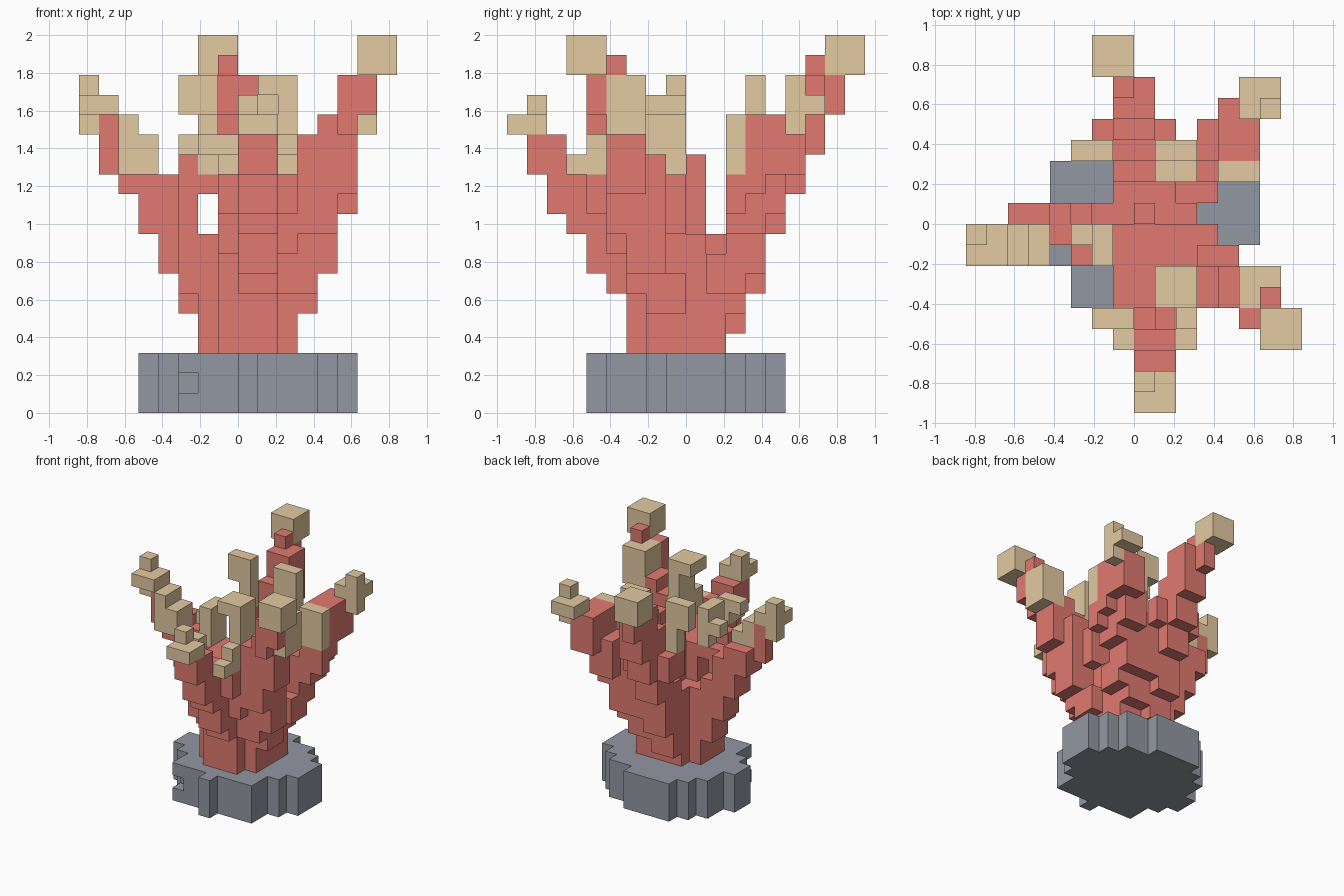
import bpy
import bmesh
from math import copysign
from mathutils import Vector

UNIT = 2 / 19  # edge of one cube

default = bpy.data.objects.get("Cube")
if default:
    bpy.data.objects.remove(default, do_unlink=True)


def make_material(name, colour):
    material = bpy.data.materials.new(name)
    material.use_nodes = True
    rgba = (*colour, 1)
    material.diffuse_color = rgba
    material.node_tree.nodes["Principled BSDF"].inputs["Base Color"].default_value = rgba
    return material


def block(x, y, z, wide=1, deep=1, tall=1):
    """Cells of a block that starts at a low corner."""
    return {(x + i, y + j, z + k) for i in range(wide)
            for j in range(deep) for k in range(tall)}


def branch(start, end, top):
    """Two-wide stepped branch that leans from start to end, then rises to top."""
    start, end = Vector(start), Vector(end)
    rise = int(end.z - start.z)
    cells = set()
    for step in range(rise + 1):
        x, y, z = (int(c + copysign(0.25, c)) for c in start.lerp(end, step / rise))
        cells |= block(x, y, z, wide=2, deep=2, tall=2)
    return cells | block(x, y, z, wide=2, deep=2, tall=top - z)


def knob(x, y, z, nub_x, nub_y):
    """Flat square cap with a small nub through it."""
    nub = block(x + nub_x, y + nub_y, z - 1, tall=3)
    return nub | block(x, y, z, wide=2, deep=2)


def hook(x, y, z, top, deep=1, drop=1):
    """Upright post with a short arm at its top, pointing to the right."""
    post = block(x, y, z, deep=deep, tall=top - z)
    return post | block(x - 1, y, top - drop, deep=deep, tall=drop)


def stepped_bud(x, y, z):
    """Low bud that steps down toward the front."""
    return block(x, y, z, tall=2) | block(x, y - 1, z)


AXES = [Vector(a) for a in ((1, 0, 0), (0, 1, 0), (0, 0, 1))]


def build(name, cells, solid, material):
    """Mesh of the outer faces of a group of cells."""
    bm = bmesh.new()
    corners = {}

    def corner(p):
        key = tuple(round(c) for c in p)
        if key not in corners:
            corners[key] = bm.verts.new(p * UNIT)
        return corners[key]

    for cell in sorted(cells):
        low = Vector(cell)
        for i, axis in enumerate(AXES):
            u, v = AXES[i - 2], AXES[i - 1]
            for side in (1, -1):
                if tuple(round(c) for c in low + axis * side) in solid:
                    continue
                start = low + axis if side > 0 else low
                loop = [start, start + u, start + u + v, start + v]
                bm.faces.new([corner(p) for p in loop[::side]])
    # Merge coplanar squares into large flat faces
    bmesh.ops.dissolve_limit(bm, angle_limit=0.01, verts=bm.verts, edges=bm.edges)
    mesh = bpy.data.meshes.new(name)
    bm.to_mesh(mesh)
    bm.free()
    mesh.materials.append(material)
    bpy.context.collection.objects.link(bpy.data.objects.new(name, mesh))


# Rough round stone foot with ledges and a small chip in its front
foot = {(x, y, z) for x, y, z in block(-4, -4, 0, wide=9, deep=9, tall=3)
        if x * x + y * y <= 20}
foot -= block(2, 4, 0, tall=3)
foot |= block(5, -1, 0, deep=3, tall=3) | block(-5, -1, 0, deep=2, tall=3)
foot |= block(-3, -4, 0, wide=7, tall=3) | block(0, -5, 0, tall=3)
foot -= block(-3, -4, 1)

# Large pale tips at the ends of the branches
tips = {}
tips["back_tip"] = block(-2, 7, 17, wide=2, deep=2, tall=2)
tips["front_left_tip"] = block(6, -6, 17, wide=2, deep=2, tall=2)
tips["back_left_tip"] = knob(5, 5, 15, nub_x=1, nub_y=0)
tips["front_tip"] = knob(0, -9, 14, nub_x=0, nub_y=1) - block(0, -8, 13)
tips["right_tip"] = knob(-8, -2, 15, nub_x=0, nub_y=1)

# Smaller pale buds and hooks
tips["right_steps"] = block(-6, -2, 12, deep=2, tall=3) | block(-5, -2, 12, deep=2, tall=2)
tips["side_bud"] = block(5, -4, 14, wide=2, deep=2, tall=3)
tips["left_bud"] = block(4, 2, 12, wide=2, tall=3)
tips["right_bud"] = block(-2, -2, 12, deep=2, tall=3) | block(-3, -1, 13)
tips["front_hook"] = hook(2, -4, 12, top=17, deep=2)
tips["back_left_hook"] = hook(2, 3, 12, top=17, drop=2) | hook(2, 2, 12, top=15)
tips["back_right_hook"] = hook(-2, 3, 13, top=17, drop=2)
tips["front_left_bud"] = stepped_bud(2, -5, 12)
tips["front_right_bud"] = stepped_bud(-1, -5, 12) | block(-2, -5, 13)

# Red trunk with a crown of short stems
branches = {}
branches["trunk"] = (block(-2, -2, 3, wide=5, deep=3, tall=6)
                     | block(-1, -3, 3, wide=3, deep=5, tall=6))
branches["crown"] = (block(-1, -4, 8, wide=4, deep=4, tall=4)
                     | block(3, -2, 8, wide=2, tall=4)
                     | block(3, -1, 9, tall=3) | block(0, 0, 9, tall=4))
branches["front_stems"] = (block(1, -5, 10, wide=2, tall=2)
                           | block(-1, -5, 10, tall=2))
branches["right_stems"] = (block(-3, -2, 6, wide=2, deep=2, tall=6)
                           | block(-3, -2, 12))
branches["back_stems"] = (block(1, 2, 7, wide=2, deep=2, tall=5)
                          | block(4, 2, 10, wide=2, tall=2)
                          | block(-2, 3, 11, tall=2)
                          | block(-2, 4, 11, wide=4, tall=2))

# Long red branches that lean outward
branches["right_branch"] = (branch((-2, -1, 3), (-6, -1, 11), top=12)
                            | block(-7, -1, 12, tall=3))
branches["front_branch"] = branch((0, -3, 4), (0, -8, 12), top=14)
branches["back_branch"] = (branch((-1, 1, 4), (-1, 4, 11), top=15)
                           | block(-1, 5, 13, wide=2, deep=2, tall=4)
                           | block(-1, 7, 15, tall=2) | block(-1, 6, 17))
branches["front_left_branch"] = (branch((1, -2, 3), (3, -3, 7), top=13)
                                 | block(3, -4, 9, wide=2, deep=2, tall=5)
                                 | block(4, -4, 11, wide=2, deep=2, tall=4)
                                 | block(5, -5, 14, wide=2, tall=3)
                                 | block(6, -4, 17)) - block(6, -5, 14)
branches["back_left_branch"] = (branch((1, 0, 3), (4, 4, 12), top=15)
                                | block(4, 3, 11, wide=2, tall=4))

# Open gaps between the branches
gaps = block(-9, 1, 9, wide=18, tall=10) | block(-2, -9, 9, deep=18, tall=2)

# Give every cell to one part only
taken = foot.union(*tips.values())
for name in branches:
    branches[name] -= gaps | taken
    taken |= branches[name]

stone = make_material("grey stone", (0.29, 0.31, 0.36))
build("stone_foot", foot, taken, stone)
coral = make_material("coral red", (0.75, 0.195, 0.165))
for name, cells in branches.items():
    build(name, cells, taken, coral)
sand = make_material("pale sand", (0.77, 0.59, 0.36))
for name, cells in tips.items():
    build(name, cells, taken, sand)
